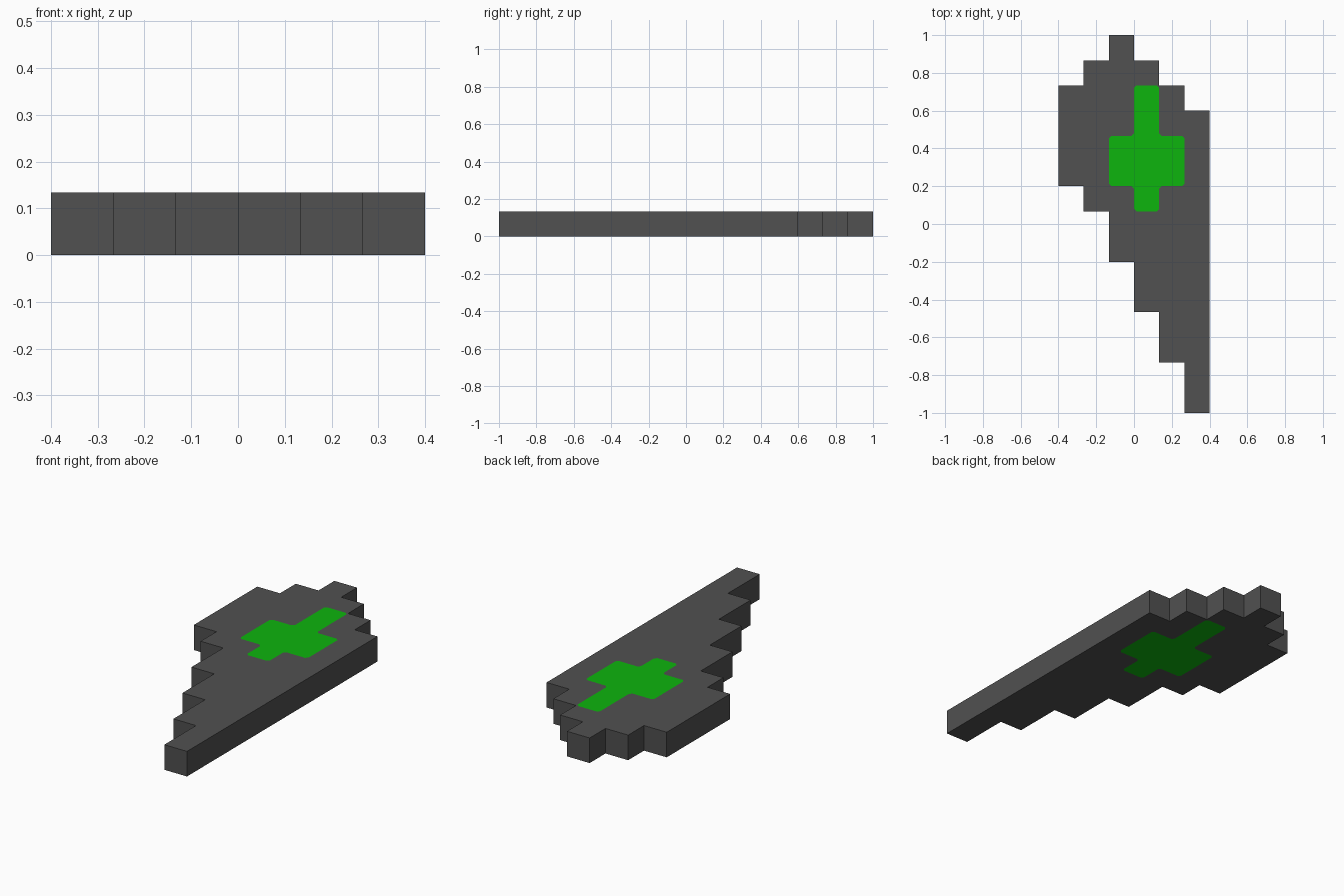
import bpy
import bmesh
from mathutils import Vector

if "Cube" in bpy.data.objects:
    bpy.data.objects.remove(bpy.data.objects["Cube"], do_unlink=True)

U = 2 / 15          # side of one square of the stepped pattern
CUT = 0.013         # clipped corners of the green inlay


def material(name, rgb):
    mat = bpy.data.materials.new(name)
    mat.use_nodes = True
    color = (*rgb, 1.0)
    mat.diffuse_color = color
    bsdf = mat.node_tree.nodes["Principled BSDF"]
    bsdf.inputs["Base Color"].default_value = color
    bsdf.inputs["Roughness"].default_value = 0.8
    return mat


def stepped_outline(first, lows, highs):
    """Counter-clockwise outline of columns one square wide."""
    pts = []
    for i, low in enumerate(lows):
        pts += [(first + i, low), (first + i + 1, low)]
    for i, high in reversed(list(enumerate(highs))):
        pts += [(first + i + 1, high), (first + i, high)]
    # drop points where neighbouring columns share a height
    pts = [p for p in pts if pts.count(p) == 1]
    return [Vector(((x - 3) * U, (y - 7.5) * U, 0)) for x, y in pts]


def clip_corners(pts, d):
    out = []
    for i, p in enumerate(pts):
        for q in (pts[i - 1], pts[(i + 1) % len(pts)]):
            out.append(p + (q - p).normalized() * d)
    return out


outline = stepped_outline(0, [9, 8, 6, 4, 2, 0], [13, 14, 15, 14, 13, 12])
cross = clip_corners(stepped_outline(2, [9, 8, 9], [11, 13, 11]), CUT)

bm = bmesh.new()


def add_loop(pts, z):
    verts = [bm.verts.new((p.x, p.y, z)) for p in pts]
    edges = [bm.edges.new((v, verts[(i + 1) % len(verts)]))
             for i, v in enumerate(verts)]
    return verts, edges


# Bottom and top: grey surround with the green cross set flush into it
rims = []
for z, normal in ((0, Vector((0, 0, -1))), (U, Vector((0, 0, 1)))):
    rim, rim_edges = add_loop(outline, z)
    inner, inner_edges = add_loop(cross, z)
    bmesh.ops.triangle_fill(bm, edges=rim_edges + inner_edges,
                            use_beauty=True, normal=normal)
    inlay = bm.faces.new(inner)
    inlay.material_index = 1
    rims.append(rim)

# Stepped side walls
low, high = rims
n = len(low)
for i in range(n):
    j = (i + 1) % n
    bm.faces.new((low[i], low[j], high[j], high[i]))

bmesh.ops.recalc_face_normals(bm, faces=bm.faces[:])
mesh = bpy.data.meshes.new("stepped_blade")
bm.to_mesh(mesh)
bm.free()
mesh.materials.append(material("dark grey", (0.082, 0.082, 0.082)))
mesh.materials.append(material("bright green", (0.004, 0.46, 0.004)))
blade = bpy.data.objects.new("stepped_blade", mesh)
bpy.context.collection.objects.link(blade)
